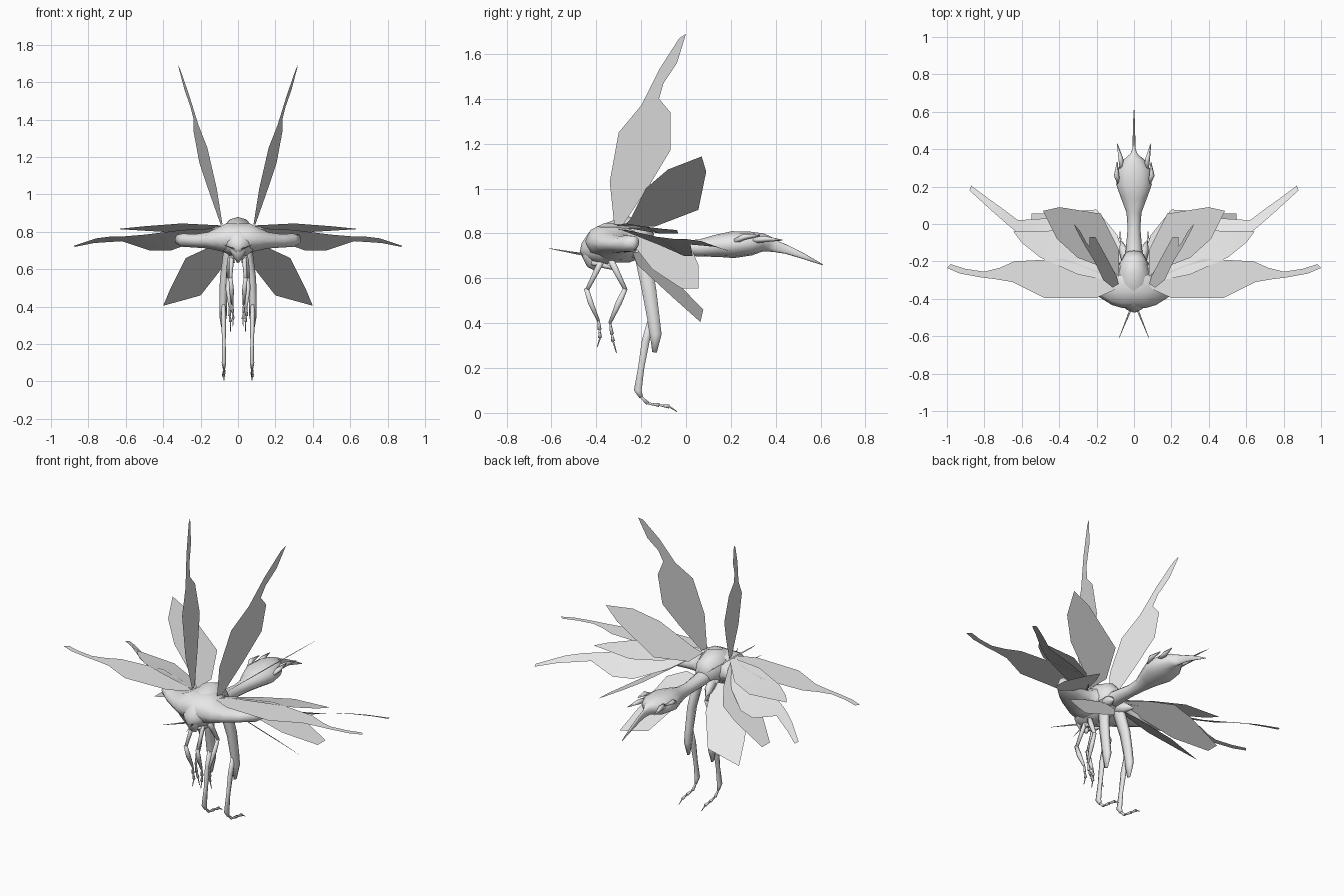
import bpy, bmesh, math
from mathutils import Vector

grey = bpy.data.materials.new("plain grey")
grey.diffuse_color = (0.8, 0.8, 0.8, 1)


def finish(name, bm):
    me = bpy.data.meshes.new(name)
    bm.to_mesh(me)
    bm.free()
    me.materials.append(grey)
    ob = bpy.data.objects.new(name, me)
    bpy.context.collection.objects.link(ob)
    for p in me.polygons:
        p.use_smooth = True
    return ob


def loft(name, stations, side=(1, 0, 0), n=8, mirror=1):
    """Tube through stations (x, y, z, half width, half height)."""
    bm = bmesh.new()
    pts = [Vector((s[0] * mirror, s[1], s[2])) for s in stations]
    rings = []
    for i, s in enumerate(stations):
        t = (pts[min(i + 1, len(pts) - 1)] - pts[max(i - 1, 0)]).normalized()
        u = Vector(side)
        u = (u - t * u.dot(t)).normalized()
        v = t.cross(u)
        rings.append([bm.verts.new(pts[i] + u * s[3] * math.cos(a) + v * s[4] * math.sin(a))
                      for a in (2 * math.pi * k / n for k in range(n))])
    for a, b in zip(rings, rings[1:]):
        for k in range(n):
            bm.faces.new((a[k], a[(k + 1) % n], b[(k + 1) % n], b[k]))
    bm.faces.new(rings[0][::-1])
    bm.faces.new(rings[-1])
    bmesh.ops.recalc_face_normals(bm, faces=bm.faces)
    return finish(name, bm)


def sheet(name, outline, mirror):
    """Thin wing: a strip between the two edges of an outline that runs root, tip, root."""
    bm = bmesh.new()
    v = [bm.verts.new((x * mirror, y, z)) for x, y, z in outline]
    n = len(v)
    for i in range(n // 2 - 1):
        bm.faces.new((v[i], v[i + 1], v[n - 2 - i], v[n - 1 - i]))
    return finish(name, bm)


# Body: thorax, shoulders, waist with abdomen and sting
loft("thorax", [(0, -.465, .70, .015, .015), (0, -.445, .715, .05, .045), (0, -.40, .735, .09, .08),
                (0, -.34, .757, .10, .09), (0, -.26, .775, .09, .105), (0, -.20, .765, .072, .085),
                (0, -.16, .75, .05, .05)], n=12)
half = [(.06, -.325, .765, .125, .085), (.10, -.325, .76, .11, .065), (.15, -.31, .755, .09, .046),
        (.22, -.285, .752, .066, .038), (.29, -.25, .755, .042, .037), (.325, -.225, .762, .02, .026)]
loft("shoulders", [(-x, *r) for x, *r in half[::-1]] + half, side=(0, 1, 0), n=10)
loft("abdomen", [(0, -.22, .75, .05, .05), (0, -.15, .745, .045, .038), (0, -.02, .735, .034, .033),
                 (0, .06, .735, .04, .038), (0, .14, .745, .07, .05), (0, .21, .75, .095, .06),
                 (0, .29, .755, .09, .053), (0, .345, .76, .055, .04), (0, .37, .752, .022, .034),
                 (0, .40, .742, .008, .026), (0, .45, .728, .007, .02), (0, .52, .70, .006, .013),
                 (0, .61, .66, .002, .002)], n=12)
# Head
loft("head", [(0, -.42, .745, .05, .04), (0, -.435, .70, .045, .03), (0, -.42, .665, .025, .025),
              (0, -.40, .64, .008, .01)])

# Wing outlines for the right half
long_edge = [(.08, -.33), (.2, -.25), (.37, -.185), (.64, -.20), (.72, -.235), (.8, -.255), (.9, -.24),
             (.98, -.215), (1.0, -.235), (.93, -.265), (.82, -.285), (.74, -.295), (.65, -.31),
             (.48, -.395), (.2, -.395), (.1, -.35)]
tall_edge = [(-.32, .84), (-.34, 1.03), (-.30, 1.25), (-.2, 1.37), (-.12, 1.53), (-.03, 1.67), (0, 1.69),
             (-.04, 1.56), (-.1, 1.47), (-.12, 1.40), (-.07, 1.34), (-.07, 1.17), (-.16, 1.02), (-.28, .84)]
upper_edge = [(-.28, .83), (-.25, .86), (-.18, 1.0), (-.08, 1.085), (.07, 1.143), (.09, 1.075),
              (.055, .905), (-.14, .83)]
slant_edge = [(-.28, .82), (-.1, .77), (.03, .72), (.055, .66), (.055, .555), (-.02, .555),
              (-.15, .64), (-.22, .73)]
lower_edge = [(.06, .72), (.16, .715), (.28, .66), (.36, .5), (.4, .405), (.2, .46), (.09, .6), (.05, .70)]
wings = {
    "long_side_wing": [(x, y, .835 - .015 * x) for x, y in long_edge],
    "tall_wing": [(.09 + .185 * (z - .85) + .25 * (y + .3), y, z) for y, z in tall_edge],
    "upper_wing": [(.08 + 1.3 * (z - .83), y, z) for y, z in upper_edge],
    "slanted_wing": [(.08 + 1.7 * (.83 - z), y, z) for y, z in slant_edge],
    "lower_wing": [(x, -.25 - .423 * (x - .08) - 1.303 * (z - .75), z) for x, z in lower_edge],
    "rear_side_wing": [(.08, -.3, .82), (.22, -.12, .75), (.36, -.01, .70), (.47, .03, .70), (.62, .02, .75),
                       (.70, .08, .745), (.77, .13, .74), (.87, .205, .72), (.88, .18, .725), (.82, .125, .745),
                       (.76, .07, .765), (.68, .0, .775), (.62, -.05, .775), (.5, -.13, .785), (.3, -.24, .81),
                       (.1, -.31, .82)],
    "short_side_wing": [(.08, -.3, .83), (.24, -.12, .80), (.4, -.035, .80), (.645, -.04, .815),
                        (.6, -.1, .82), (.5, -.18, .83), (.3, -.27, .845), (.1, -.31, .835)],
}

# Leg paths for the right half
legs = {
    "hind_thigh": [(.045, -.22, .74, .02, .03), (.055, -.19, .68, .025, .04), (.075, -.165, .55, .022, .037),
                   (.08, -.145, .42, .02, .032), (.08, -.135, .35, .02, .03), (.08, -.14, .27, .006, .012)],
    "hind_shin": [(.078, -.155, .42, .012, .016), (.077, -.18, .32, .013, .02), (.075, -.2, .2, .009, .016),
                  (.075, -.215, .1, .012, .02), (.075, -.2, .07, .007, .01)],
    "front_thigh": [(.03, -.37, .69, .012, .015), (.035, -.395, .64, .012, .015), (.04, -.44, .55, .009, .01)],
    "front_shin": [(.04, -.445, .555, .01, .012), (.035, -.425, .49, .013, .014), (.03, -.39, .41, .006, .007)],
    "middle_thigh": [(.035, -.34, .69, .013, .016), (.045, -.315, .64, .014, .016), (.055, -.27, .55, .01, .01)],
    "middle_shin": [(.055, -.27, .555, .01, .012), (.052, -.30, .49, .014, .016), (.045, -.34, .40, .006, .008)],
}
feet = {
    "hind_foot": [(.075, -.215, .085), (.075, -.17, .042), (.078, -.12, .035), (.076, -.075, .028), (.075, -.04, .006)],
    "front_foot": [(.03, -.39, .42), (.03, -.385, .37), (.026, -.383, .335), (.028, -.395, .295)],
    "middle_foot": [(.045, -.34, .41), (.045, -.33, .35), (.04, -.325, .32), (.04, -.31, .268)],
}

for sign, tag in ((1, "right"), (-1, "left")):
    for name, outline in wings.items():
        sheet(f"{tag}_{name}", outline, sign)
    for name, path in legs.items():
        loft(f"{tag}_{name}", path, n=6, mirror=sign)
    # Segmented feet, each joint flaring toward its end
    for name, path in feet.items():
        for i, (a, b) in enumerate(zip(path, path[1:])):
            r = .002 if i == len(path) - 2 else .009
            loft(f"{tag}_{name}_{i + 1}", [(*a, .004, .004), (*b, r, r)], n=5, mirror=sign)
    # Feelers, mouthparts, tail spines and hips
    loft(f"{tag}_feeler", [(.015, -.45, .705, .006, .006), (.08, -.61, .733, .001, .001)], n=4, mirror=sign)
    loft(f"{tag}_mouthpart", [(.02, -.42, .67, .012, .012), (.03, -.36, .655, .012, .012),
                              (.02, -.30, .635, .003, .003)], n=5, mirror=sign)
    loft(f"{tag}_tail_spine", [(.065, .30, .77, .015, .015), (.072, .35, .775, .014, .015),
                               (.09, .43, .77, .002, .002)], n=5, mirror=sign)
    loft(f"{tag}_side_spine", [(.08, .22, .765, .012, .012), (.095, .26, .785, .015, .014),
                               (.09, .33, .79, .003, .003)], n=5, mirror=sign)
    loft(f"{tag}_hip", [(.03, -.25, .73, .025, .04), (.055, -.14, .70, .025, .03),
                        (.07, -.09, .68, .004, .004)], n=6, mirror=sign)
